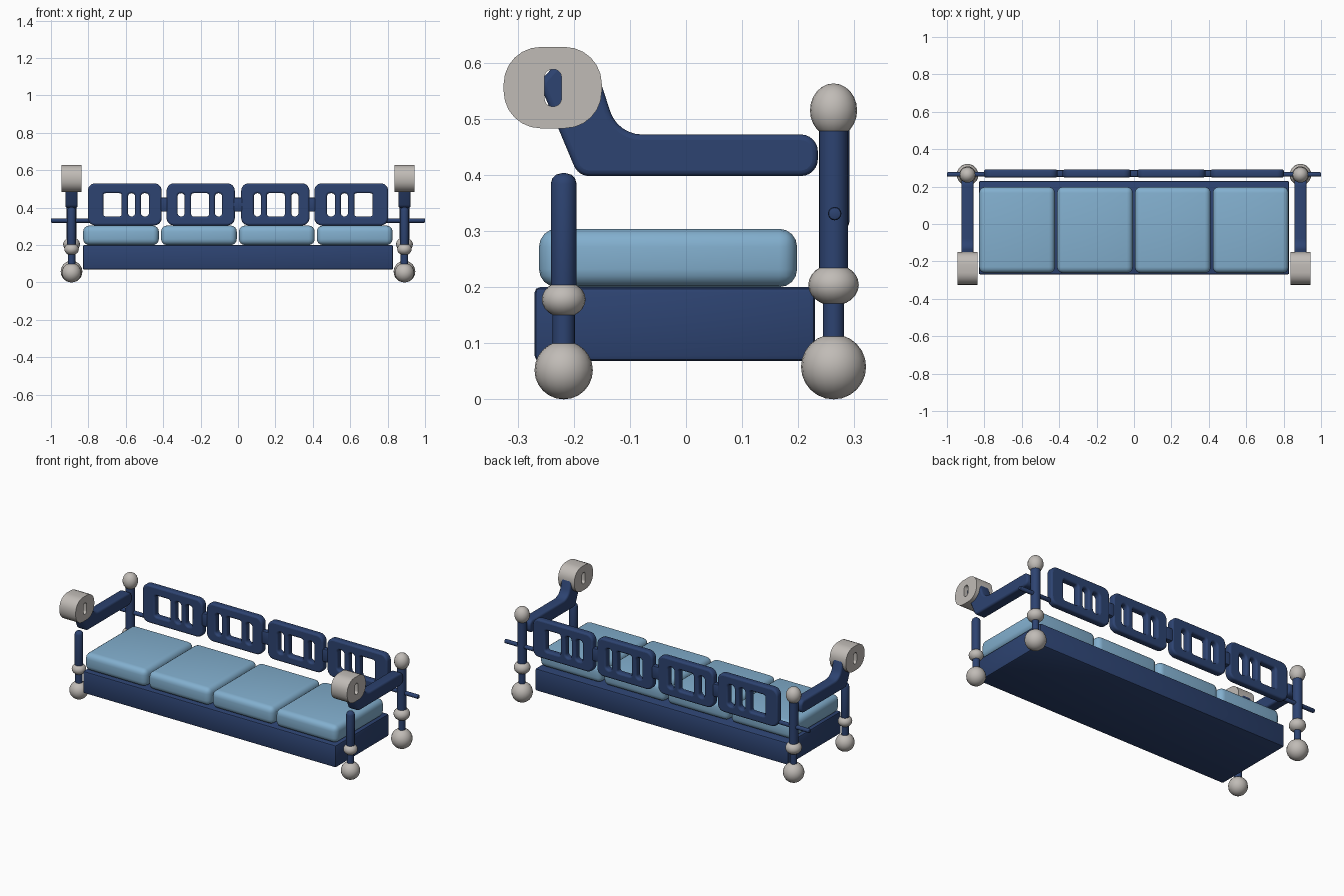
import bpy
import math
from mathutils import Vector

if "Cube" in bpy.data.objects:
    bpy.data.objects.remove(bpy.data.objects["Cube"], do_unlink=True)


def material(name, rgb):
    m = bpy.data.materials.new(name)
    m.use_nodes = True
    m.diffuse_color = (*rgb, 1)
    m.node_tree.nodes["Principled BSDF"].inputs["Base Color"].default_value = (*rgb, 1)
    return m


NAVY = material("navy frame", (0.026, 0.056, 0.165))
BLUE = material("light blue cushion", (0.225, 0.43, 0.62))
GREY = material("warm grey trim", (0.53, 0.50, 0.47))


def finish(name, mat, bevel=0, segments=3):
    """Name, colour, round and shade the active object."""
    o = bpy.context.object
    o.name = name
    o.data.materials.clear()
    o.data.materials.append(mat)
    if bevel:
        b = o.modifiers.new("Bevel", "BEVEL")
        b.width, b.segments = bevel, segments
        b.limit_method = "ANGLE"
        bpy.ops.object.modifier_apply(modifier=b.name)
    bpy.ops.object.shade_smooth_by_angle(angle=math.radians(35))
    return o


def box(name, mat, x, y, z, bevel, segments=3):
    spans = (x, y, z)
    bpy.ops.mesh.primitive_cube_add(size=1, location=[(a + b) / 2 for a, b in spans])
    bpy.context.object.scale = [b - a for a, b in spans]
    bpy.ops.object.transform_apply(location=False, rotation=False)
    return finish(name, mat, bevel, segments)


def ball(name, mat, loc, width, height):
    bpy.ops.mesh.primitive_uv_sphere_add(segments=20, ring_count=12, radius=1, location=loc)
    bpy.context.object.scale = (width, width, height)
    bpy.ops.object.transform_apply(location=False, rotation=False)
    return finish(name, mat)


def post(name, x, y, z0, z1, r, bevel=0):
    bpy.ops.mesh.primitive_cylinder_add(vertices=20, radius=r, depth=z1 - z0,
                                        location=(x, y, (z0 + z1) / 2))
    return finish(name, NAVY, bevel)


def fillet(corners, steps=6):
    """Closed outline from (x, y, radius) corners, each rounded by an arc."""
    out = []
    for i, (x, y, r) in enumerate(corners):
        p = Vector((x, y))
        u = (Vector(corners[i - 1][:2]) - p).normalized()
        v = (Vector(corners[(i + 1) % len(corners)][:2]) - p).normalized()
        half = u.angle(v) / 2
        c = p + (u + v).normalized() * r / math.sin(half)
        a, b = (p + d * r / math.tan(half) - c for d in (u, v))
        start = math.atan2(a.y, a.x)
        turn = (math.atan2(b.y, b.x) - start + math.pi) % (2 * math.pi) - math.pi
        for k in range(steps + 1):
            t = start + turn * k / steps
            out.append((c.x + r * math.cos(t), c.y + r * math.sin(t)))
    return out


def rect(x0, x1, y0, y1, r):
    return fillet([(x0, y0, r), (x1, y0, r), (x1, y1, r), (x0, y1, r)])


def plate(name, mat, outlines, loc, side, half, bevel=0):
    """Extruded flat shape with holes, facing the front or the side."""
    cu = bpy.data.curves.new(name, "CURVE")
    cu.dimensions, cu.fill_mode = "2D", "BOTH"
    cu.extrude, cu.bevel_depth, cu.offset = half - bevel, bevel, -bevel
    cu.bevel_resolution = 2
    for pts in outlines:
        s = cu.splines.new("POLY")
        s.points.add(len(pts) - 1)
        for q, (x, y) in zip(s.points, pts):
            q.co = (x, y, 0, 1)
        s.use_cyclic_u = True
    o = bpy.data.objects.new(name, cu)
    bpy.context.collection.objects.link(o)
    o.location = loc
    o.rotation_euler = (math.pi / 2, 0, math.pi / 2 if side else 0)
    bpy.ops.object.select_all(action="DESELECT")
    o.select_set(True)
    bpy.context.view_layer.objects.active = o
    bpy.ops.object.convert(target="MESH")
    return finish(name, mat)


# Seat base and cushions
box("seat_base", NAVY, (-0.83, 0.83), (-0.27, 0.23), (0.068, 0.2), 0.01, 2)
for i in range(4):
    x = -0.828 + i * 0.4165
    box(f"cushion_{i + 1}", BLUE, (x, x + 0.405), (-0.262, 0.198), (0.2, 0.304), 0.032, 4)

# Backrest panels with one square opening and two slots each
BACK = 0.27
for s, label in ((-1, "right"), (1, "left")):
    panels = (("outer", 0.408, 0.803, ((0.622, 0.72), (0.55, 0.588), (0.476, 0.519))),
              ("inner", 0.017, 0.382, ((0.285, 0.323), (0.155, 0.25), (0.085, 0.123))))
    for part, a, b, holes in panels:
        shapes = [rect(*sorted((s * a, s * b)), 0.305, 0.53, 0.04)]
        for h0, h1 in holes:
            r = 0.018 if h1 - h0 < 0.06 else 0.012
            shapes.append(rect(*sorted((s * h0, s * h1)), 0.353, 0.477, r))
        plate(f"{label}_{part}_back_panel", NAVY, shapes, (0, BACK, 0), False, 0.021, 0.01)
    box(f"{label}_back_link", NAVY, sorted((s * 0.36, s * 0.43)),
        (BACK - 0.018, BACK + 0.018), (0.378, 0.455), 0.008, 2)
    # Rod that carries the backrest through the rear post
    bpy.ops.mesh.primitive_cylinder_add(vertices=16, radius=0.012, depth=0.22,
                                        location=(s * 0.89, 0.265, 0.331),
                                        rotation=(0, math.pi / 2, 0))
    finish(f"{label}_back_rod", NAVY, 0.005, 2)
box("middle_back_link", NAVY, (-0.04, 0.04), (BACK - 0.018, BACK + 0.018), (0.378, 0.455), 0.008, 2)

# Posts, arms and trim at both ends
arm = fillet([(0.235, 0.398, 0.03), (-0.192, 0.398, 0.03), (-0.262, 0.565, 0.02),
              (-0.225, 0.605, 0.02), (-0.163, 0.6, 0.02), (-0.122, 0.472, 0.06),
              (0.235, 0.472, 0.03)])
for s, label in ((-1, "right"), (1, "left")):
    x, front, rear = s * 0.89, -0.218, 0.263
    ball(f"{label}_front_foot", GREY, (x, front, 0.052), 0.052, 0.052)
    post(f"{label}_front_lower_post", x, front, 0.06, 0.18, 0.02)
    ball(f"{label}_front_collar", GREY, (x, front, 0.178), 0.039, 0.032)
    post(f"{label}_front_post", x, front, 0.18, 0.403, 0.023, 0.019)
    ball(f"{label}_rear_foot", GREY, (x, rear, 0.058), 0.058, 0.058)
    post(f"{label}_rear_lower_post", x, rear, 0.06, 0.2, 0.019)
    ball(f"{label}_rear_collar", GREY, (x, rear, 0.204), 0.045, 0.037)
    post(f"{label}_rear_post", x, rear, 0.2, 0.49, 0.026)
    ball(f"{label}_rear_knob", GREY, (x, rear, 0.515), 0.042, 0.048)
    plate(f"{label}_arm", NAVY, [arm], (x, 0, 0), True, 0.032, 0.01)
    plate(f"{label}_arm_scroll", GREY,
          [rect(-0.325, -0.15, 0.483, 0.628, 0.066), rect(-0.252, -0.222, 0.522, 0.588, 0.014)],
          (x, 0, 0), True, 0.053)
